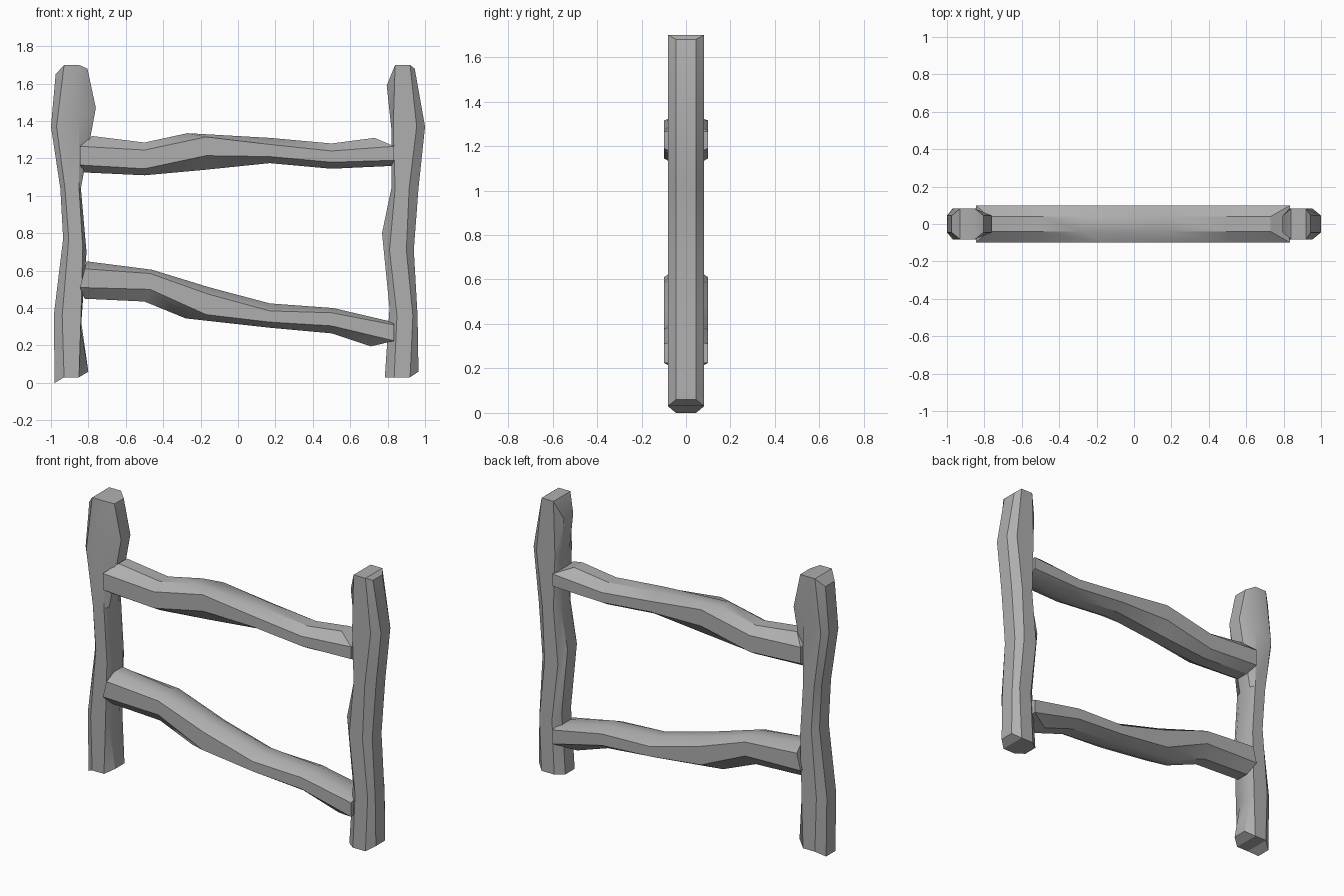
import bpy, bmesh
from math import radians

# Weathered dark grey wood
wood = bpy.data.materials.new("grey_wood")
wood.diffuse_color = (.43, .43, .43, 1)


def hewn_beam(name, tracks, y_edge, y_face):
    """Eight-sided hewn log: four (x, z) edge lines, each mirrored to +y and -y."""
    bm = bmesh.new()
    depth = (y_edge, y_face, y_face, y_edge)
    n = len(tracks[0])
    front = [[bm.verts.new((x, -d, z)) for x, z in t] for t, d in zip(tracks, depth)]
    back = [[bm.verts.new((x, d, z)) for x, z in t] for t, d in zip(tracks, depth)]
    loop = front + back[::-1]
    # long sides
    for a, b in zip(loop, loop[1:] + loop[:1]):
        for i in range(n - 1):
            bm.faces.new((a[i], b[i], b[i + 1], a[i + 1]))
    # chopped ends, three facets each
    for i in (0, n - 1):
        for k in range(3):
            bm.faces.new((front[k][i], front[k + 1][i], back[k + 1][i], back[k][i]))
    bmesh.ops.recalc_face_normals(bm, faces=bm.faces)
    mesh = bpy.data.meshes.new(name)
    bm.to_mesh(mesh)
    bm.free()
    mesh.materials.append(wood)
    obj = bpy.data.objects.new(name, mesh)
    bpy.context.collection.objects.link(obj)
    # soft along the grain, crisp at the hewn edges
    bpy.ops.object.select_all(action='DESELECT')
    obj.select_set(True)
    bpy.context.view_layer.objects.active = obj
    bpy.ops.object.shade_smooth_by_angle(angle=radians(30))
    return obj


# Posts: edge lines run bottom to top, ordered from -x to +x
hewn_beam("left_post", [
    [(-.98, 0), (-.985, .36), (-.935, .77), (-.95, 1.04), (-1, 1.37), (-.975, 1.65)],
    [(-.93, .03), (-.94, .36), (-.905, .77), (-.925, 1.04), (-.97, 1.37), (-.93, 1.70)],
    [(-.85, .03), (-.84, .34), (-.83, .72), (-.85, 1.04), (-.85, 1.42), (-.85, 1.70)],
    [(-.80, .06), (-.84, .29), (-.81, .70), (-.84, 1.04), (-.76, 1.47), (-.805, 1.68)],
], .045, .082)

hewn_beam("right_post", [
    [(.785, .03), (.81, .40), (.77, .80), (.82, 1.04), (.82, 1.36), (.795, 1.59)],
    [(.835, .03), (.85, .36), (.81, .71), (.84, 1.04), (.83, 1.37), (.84, 1.70)],
    [(.92, .03), (.935, .36), (.90, .71), (.915, 1.04), (.955, 1.37), (.92, 1.70)],
    [(.965, .06), (.96, .36), (.94, .71), (.965, 1.04), (1, 1.37), (.945, 1.68)],
], .045, .082)

# Rails: edge lines run left to right, ordered from top to bottom
hewn_beam("upper_rail", [
    [(-.78, 1.32), (-.50, 1.285), (-.27, 1.335), (.17, 1.31), (.50, 1.28), (.73, 1.31)],
    [(-.845, 1.265), (-.50, 1.245), (-.17, 1.315), (.17, 1.275), (.50, 1.24), (.835, 1.265)],
    [(-.845, 1.165), (-.50, 1.145), (-.17, 1.215), (.17, 1.21), (.50, 1.18), (.835, 1.19)],
    [(-.82, 1.125), (-.50, 1.11), (-.17, 1.14), (.17, 1.175), (.50, 1.145), (.82, 1.16)],
], .04, .10)

hewn_beam("lower_rail", [
    [(-.81, .65), (-.46, .605), (-.15, .51), (.17, .425), (.51, .40), (.83, .325)],
    [(-.82, .61), (-.47, .585), (-.16, .475), (.17, .385), (.50, .375), (.835, .31)],
    [(-.845, .51), (-.47, .50), (-.17, .365), (.17, .325), (.50, .305), (.835, .225)],
    [(-.82, .45), (-.50, .435), (-.28, .345), (.17, .295), (.50, .265), (.71, .195)],
], .04, .10)
